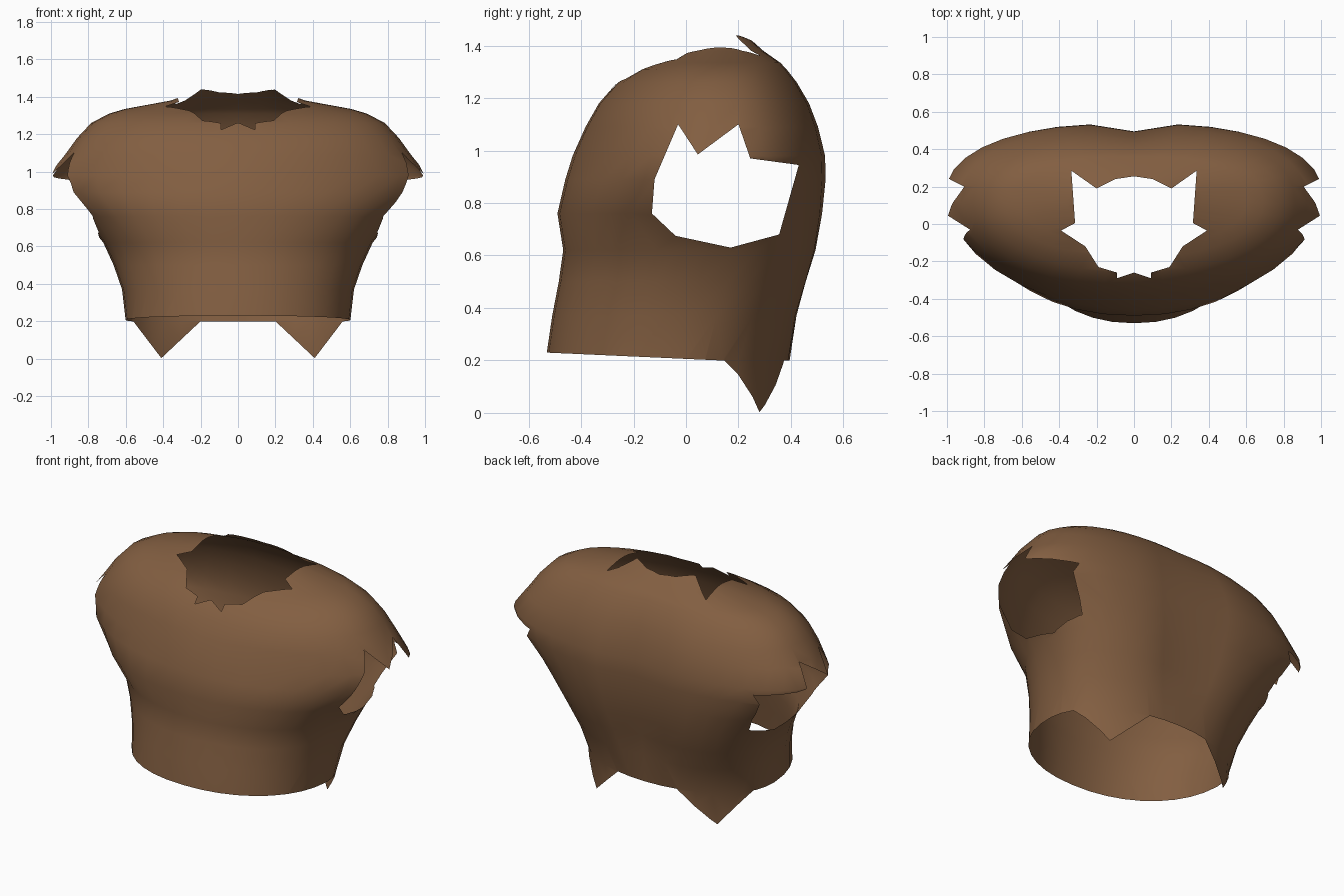
import bpy, bmesh, math

if "Cube" in bpy.data.objects:
    bpy.data.objects.remove(bpy.data.objects["Cube"])

brown = bpy.data.materials.new("brown leather")
brown.diffuse_color = (0.225, 0.113, 0.053, 1)
brown.use_nodes = True
brown.node_tree.nodes["Principled BSDF"].inputs["Base Color"].default_value = brown.diffuse_color
cut = bpy.data.materials.new("cut marker")       # marks hole walls, removed later


def make_object(name, bm, index):
    bmesh.ops.recalc_face_normals(bm, faces=bm.faces)
    for f in bm.faces:
        f.material_index = index
    me = bpy.data.meshes.new(name)
    bm.to_mesh(me)
    bm.free()
    me.materials.append(brown)
    me.materials.append(cut)
    ob = bpy.data.objects.new(name, me)
    bpy.context.collection.objects.link(ob)
    return ob


def spow(v, p):
    return math.copysign(abs(v) ** p, v)


# Cross-sections: height, half width, front y, back y, middle y, front and back squareness
RINGS = [
    (-0.10, 0.58, -0.575, 0.39, 0.00, 2.15, 2.0),
    (0.20, 0.60, -0.535, 0.395, 0.00, 2.15, 2.05),
    (0.37, 0.62, -0.51, 0.437, 0.02, 2.1, 2.4),
    (0.50, 0.665, -0.485, 0.475, 0.05, 2.05, 2.6),
    (0.62, 0.72, -0.468, 0.508, 0.08, 2.05, 2.7),
    (0.76, 0.83, -0.49, 0.53, 0.10, 2.15, 2.6),
    (0.89, 0.985, -0.46, 0.54, 0.12, 1.9, 2.45),
    (0.98, 1.015, -0.432, 0.538, 0.12, 1.78, 2.4),
    (1.09, 0.925, -0.383, 0.512, 0.11, 2.0, 2.5),
    (1.18, 0.86, -0.332, 0.478, 0.11, 2.1, 2.5),
    (1.26, 0.785, -0.262, 0.43, 0.11, 2.1, 2.5),
    (1.31, 0.69, -0.18, 0.39, 0.11, 2.1, 2.5),
    (1.335, 0.605, -0.12, 0.365, 0.12, 2.1, 2.5),
    (1.38, 0.36, -0.05, 0.295, 0.13, 2.1, 2.5),
    (1.42, 0.25, 0.06, 0.25, 0.15, 2.1, 2.5),
    (1.45, 0.20, 0.12, 0.20, 0.16, 2.1, 2.5),
]
SIDES = 36


def torso():
    bm = bmesh.new()
    loops = []
    for z, w, front, back, mid, nf, nb in RINGS:
        loop = []
        groove = 0.045 * max(0, min(1, (z - 0.2) / 0.3, (1.38 - z) / 0.3))
        for i in range(SIDES):
            t = 2 * math.pi * i / SIDES
            c, s = math.cos(t), math.sin(t)
            n = nb if s > 0 else nf
            x = w * spow(c, 2 / n)
            y = mid + (back - mid if s > 0 else mid - front) * spow(s, 2 / n)
            if s > 0:                            # spine groove
                y -= groove * max(0, 1 - abs(x) / 0.25)
            loop.append(bm.verts.new((x, y, z)))
        loops.append(loop)
    for a, b in zip(loops, loops[1:]):
        for i in range(SIDES):
            j = (i + 1) % SIDES
            bm.faces.new((a[i], a[j], b[j], b[i]))
    bm.faces.new(loops[0])
    bm.faces.new(loops[-1])
    return make_object("torso_armour", bm, 0)


def prism(name, outline, axis, lo, hi):
    """Extrude a 2D outline along one axis."""
    bm = bmesh.new()

    def point(p, d):
        co = list(p)
        co.insert(axis, d)
        return bm.verts.new(co)
    a = [point(p, lo) for p in outline]
    b = [point(p, hi) for p in outline]
    bm.faces.new(a)
    bm.faces.new(b)
    for i in range(len(a)):
        j = (i + 1) % len(a)
        bm.faces.new((a[i], a[j], b[j], b[i]))
    ob = make_object(name, bm, 1)
    ob.hide_render = True
    return ob


def mirrored(half):
    return half + [(-x, y) for x, y in reversed(half) if x != 0]


body = torso()
cutters = [
    # Jagged arm holes, through both sides
    prism("arm_hole_cutter", [
        (-0.13, 0.76), (-0.12, 0.89), (-0.03, 1.10), (0.045, 0.985), (0.20, 1.10),
        (0.245, 0.97), (0.43, 0.945), (0.355, 0.68), (0.17, 0.63), (-0.04, 0.675)],
        0, -1.5, 1.5),
    # Ragged neckline
    prism("neck_cutter", mirrored([
        (0, 0.255), (0.10, 0.24), (0.20, 0.19), (0.335, 0.285), (0.315, 0.005),
        (0.39, -0.035), (0.26, -0.12), (0.19, -0.23), (0.09, -0.26), (0.09, -0.29),
        (0, -0.26)]), 2, 1.0, 1.8),
    # Straight front hem
    prism("front_hem_cutter", [(-1, 0.251), (0.13, 0.2), (0.13, -0.3), (-1, -0.3)],
          0, -1.5, 1.5),
    # Back hem with two points
    prism("back_hem_cutter", mirrored([
        (0.2, 0.2), (0.41, 0.003), (0.56, 0.2), (1.2, 0.2), (1.2, -0.31)]),
        1, 0.1, 1.2),
]
for c in cutters:
    m = body.modifiers.new(c.name, 'BOOLEAN')
    m.operation = 'DIFFERENCE'
    m.solver = 'EXACT'
    m.object = c

# Bake the cuts, then drop the hole walls to leave an open shell
deps = bpy.context.evaluated_depsgraph_get()
mesh = bpy.data.meshes.new_from_object(body.evaluated_get(deps))
body.modifiers.clear()
body.data = mesh
bm = bmesh.new()
bm.from_mesh(mesh)
bmesh.ops.delete(bm, geom=[f for f in bm.faces if f.material_index == 1], context='FACES')
bm.to_mesh(mesh)
bm.free()
mesh.materials.clear()
mesh.materials.append(brown)
for c in cutters:
    bpy.data.objects.remove(c)
bpy.data.materials.remove(cut)

# Smooth shading
bpy.context.view_layer.objects.active = body
body.select_set(True)
bpy.ops.object.shade_smooth_by_angle(angle=math.radians(60))
